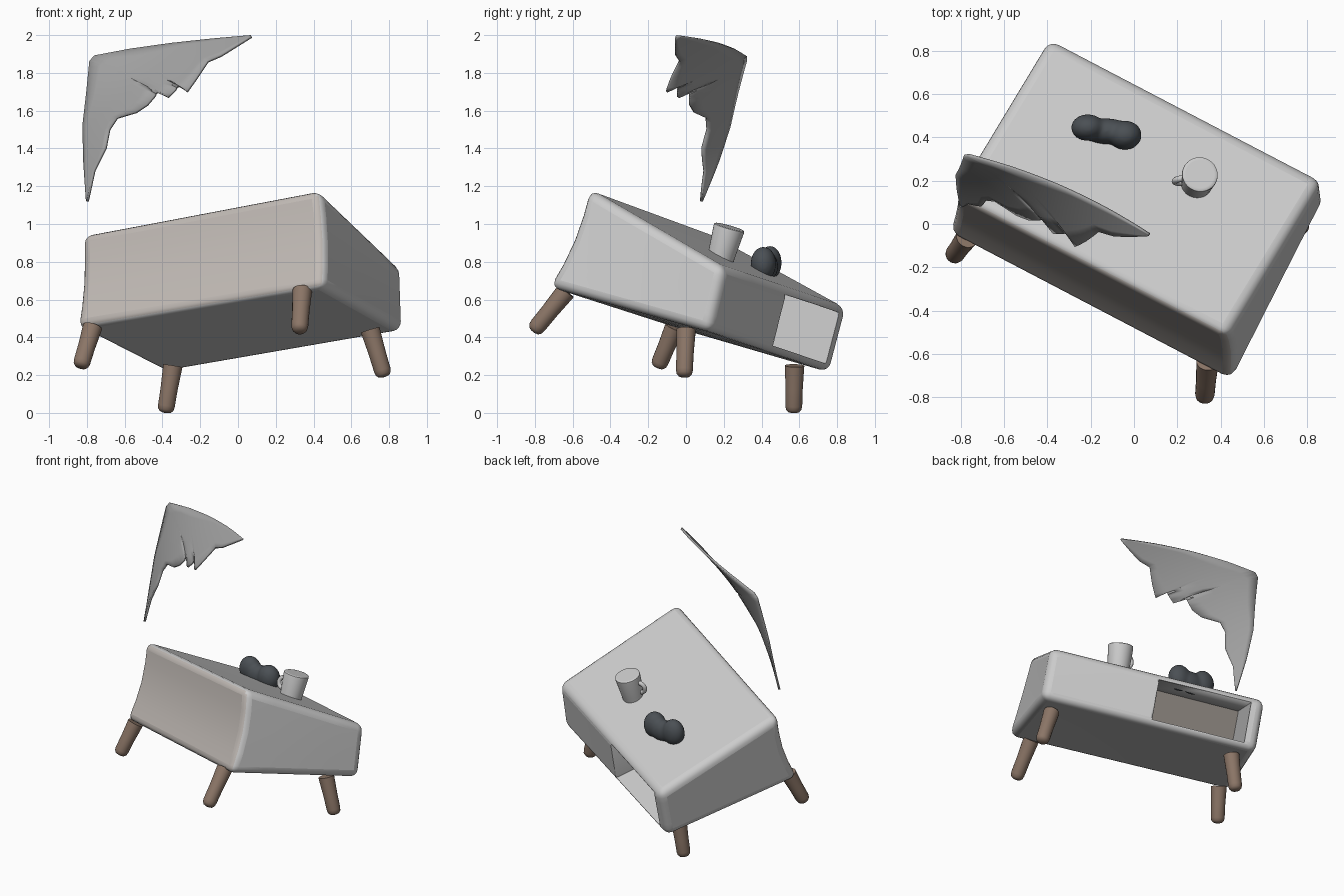
import bpy, bmesh, math
from mathutils import Vector

if "Cube" in bpy.data.objects:
    bpy.data.objects.remove(bpy.data.objects["Cube"])

# Corners of the wedge-shaped, tilted cabinet: back-left, back-right, front-right, front-left
TOP = [Vector(p) for p in ((-.39, .86, .55), (.87, .20, .77), (.43, -.52, 1.19), (-.83, .13, .95))]
BOT = [Vector(p) for p in ((-.39, .77, .21), (.88, .12, .43), (.45, -.735, .67), (-.86, -.05, .45))]


def cab(u, v, w):
    """Cabinet space to world: u along the open back, v depth to the front, w height."""
    def quad(c):
        return c[0].lerp(c[1], u).lerp(c[3].lerp(c[2], u), v)
    return quad(BOT).lerp(quad(TOP), w)


def material(name, rgb):
    m = bpy.data.materials.new(name)
    m.diffuse_color = (*rgb, 1)
    m.use_nodes = True
    m.node_tree.nodes["Principled BSDF"].inputs["Base Color"].default_value = m.diffuse_color
    return m


def finish(name, bm, mat=None, angle=40):
    bmesh.ops.recalc_face_normals(bm, faces=bm.faces)
    me = bpy.data.meshes.new(name)
    bm.to_mesh(me)
    bm.free()
    ob = bpy.data.objects.new(name, me)
    bpy.context.collection.objects.link(ob)
    if mat:
        me.materials.append(mat)
    select(ob)
    bpy.ops.object.shade_smooth_by_angle(angle=math.radians(angle))
    return ob


def select(ob):
    bpy.ops.object.select_all(action='DESELECT')
    ob.select_set(True)
    bpy.context.view_layer.objects.active = ob


def block(name, lo, hi, mat=None, cuts=0, dent=0.0):
    bm = bmesh.new()
    bmesh.ops.create_cube(bm, size=1)
    if cuts:
        bmesh.ops.subdivide_edges(bm, edges=bm.edges[:], cuts=cuts, use_grid_fill=True)
    for vert in bm.verts:
        u, v, w = (lo[i] + (hi[i] - lo[i]) * (vert.co[i] + .5) for i in range(3))
        v *= 1 - dent * math.sin(math.pi * min(max(w, 0), 1))
        vert.co = cab(u, v, w)
    return finish(name, bm, mat)


def bevel(ob, width, segments=4):
    b = ob.modifiers.new("round", 'BEVEL')
    b.width, b.segments = width, segments
    b.limit_method, b.angle_limit = 'ANGLE', math.radians(40)
    select(ob)
    bpy.ops.object.modifier_apply(modifier=b.name)


def tube(bm, path, radii, sides=20):
    """Capped tube of varying radius along a nearly straight path."""
    axis = (path[-1] - path[0]).normalized()
    a = axis.orthogonal().normalized()
    b = axis.cross(a)
    rings = []
    for p, r in zip(path, radii):
        rings.append([bm.verts.new(p + r * (a * math.cos(t) + b * math.sin(t)))
                      for t in (2 * math.pi * i / sides for i in range(sides))])
    for r0, r1 in zip(rings, rings[1:]):
        for i in range(sides):
            j = (i + 1) % sides
            bm.faces.new((r0[i], r0[j], r1[j], r1[i]))
    bm.faces.new(rings[0])
    bm.faces.new(rings[-1])


wood = material("leg wood", (.26, .18, .135))
orange = material("drawer wood", (.45, .28, .15))
dark = material("dark plastic", (.07, .08, .09))
grey = material("cabinet grey", (.8, .8, .8))
front_grey = material("cabinet front", (.53, .49, .46))
inner = material("compartment shade", (.22, .20, .18))
screen = material("screen grey", (.36, .36, .36))

# Cabinet body with a recessed back face and an open compartment
body = block("cabinet_body", (0, 0, 0), (1, 1, 1), cuts=3, dent=.03)
bevel(body, .05)
for name, lo, hi in (("recess_cutter", (.05, -.3, .10), (.95, .025, .91)),
                     ("compartment_cutter", (.06, -.31, .11), (.49, .62, .90))):
    cutter = block(name, lo, hi)
    cutter.hide_render = True
    m = body.modifiers.new(name, 'BOOLEAN')
    m.operation, m.solver, m.object = 'DIFFERENCE', 'EXACT', cutter
    count = len(body.data.vertices)
    select(body)
    bpy.ops.object.modifier_apply(modifier=m.name)
    assert len(body.data.vertices) != count, "cut failed: " + name
    bpy.data.objects.remove(cutter)

# Tint the front face and the deep wall of the compartment
for m in (grey, front_grey, inner):
    body.data.materials.append(m)
back = (cab(1, 0, .5) - cab(0, 0, .5)).cross(cab(.5, 0, 0) - cab(.5, 0, 1)).normalized()
if back.y < 0:
    back = -back
for p in body.data.polygons:
    facing, depth = p.normal.dot(back), (cab(.5, 0, .5) - p.center).dot(back)
    if facing < -.75:
        p.material_index = 1
    elif facing > .7 and depth > .2:
        p.material_index = 2

# Drawer front beside the compartment
bevel(block("drawer_front", (.495, .005, .102), (.948, .06, .908), orange), .006, 2)

# Four splayed legs with rounded feet
LEGS = {"back_left_leg": ((-.345, .575, .25), (-.385, .57, .0)),
        "back_right_leg": ((.70, .0, .44), (.775, -.01, .19)),
        "front_right_leg": ((.34, -.635, .645), (.325, -.81, .43)),
        "front_left_leg": ((-.77, -.06, .455), (-.835, -.15, .24))}
for name, (p, q) in LEGS.items():
    p, q = Vector(p), Vector(q)
    bm = bmesh.new()
    steps = (0, .5, .85, .93, .98, 1)
    tube(bm, [p.lerp(q, t) for t in steps], (.052, .046, .045, .041, .030, .012))
    finish(name, bm, wood, 60)

# Cup with a small side handle
base, rim = Vector((.285, .175, .79)), Vector((.305, .23, .985))
bm = bmesh.new()
tube(bm, [base.lerp(rim, t) for t in (0, .3, .93, .98, 1, 1)],
     (.070, .073, .083, .082, .076, .066), 32)
finish("cup", bm)
axis = (rim - base).normalized()
side = (Vector((-1, -.1, 0)) - axis * axis.dot(Vector((-1, -.1, 0)))).normalized()
centre = base.lerp(rim, .55) + side * .07
bpy.ops.mesh.primitive_torus_add(major_radius=.038, minor_radius=.015, major_segments=24,
                                 minor_segments=10, location=centre,
                                 rotation=axis.cross(side).to_track_quat('Z', 'Y').to_euler())
bpy.context.object.name = "cup_handle"
bpy.ops.object.shade_smooth()

# Two-lobed dark controller, fused from simple blobs
bm = bmesh.new()
for loc, scale in (((-.213, .445, .795), (.078, .062, .09)), ((-.042, .41, .79), (.078, .068, .09)),
                   ((-.125, .428, .775), (.11, .06, .076))):
    new = bmesh.ops.create_uvsphere(bm, u_segments=24, v_segments=16, radius=1)["verts"]
    for v in new:
        v.co = Vector([a * s + b for a, s, b in zip(v.co, scale, loc)])
pad = finish("controller", bm, dark, 80)
r = pad.modifiers.new("fuse", 'REMESH')
r.mode, r.voxel_size, r.use_smooth_shade = 'VOXEL', .01, True
s = pad.modifiers.new("soften", 'SMOOTH')
s.factor, s.iterations = .5, 8

# Floating broken screen shard (x, z outline on a gently curved sheet): smooth rim, jagged break
OUTER = [(-.80, 1.12), (-.815, 1.33), (-.82, 1.52), (-.80, 1.70), (-.785, 1.86),
         (-.76, 1.89), (-.57, 1.925), (-.35, 1.955), (-.13, 1.978), (.07, 1.995)]
JAGGED = [(-.795, 1.12), (-.76, 1.28), (-.70, 1.40), (-.68, 1.50), (-.64, 1.56), (-.54, 1.59),
          (-.48, 1.63), (-.42, 1.70), (-.37, 1.67), (-.31, 1.73), (-.27, 1.70), (-.22, 1.77),
          (-.16, 1.86), (-.09, 1.89), (-.01, 1.94), (.07, 1.99)]


def sample(pts, t):
    f = t * (len(pts) - 1)
    i = min(int(f), len(pts) - 2)
    return Vector(pts[i]).lerp(Vector(pts[i + 1]), f - i)


def sheet(p):
    x, z = p.x + .78, p.y - 1.88
    return Vector((p.x, .32 - .33 * x + .316 * z - .33 * x * x + 1.2 * x * z - .035 * z * z, p.y))


bm = bmesh.new()
N, ROWS = 45, 6
grid = [[bm.verts.new(sheet(sample(OUTER, i / N).lerp(sample(JAGGED, i / N), j / ROWS)))
         for j in range(ROWS + 1)] for i in range(N + 1)]
for c0, c1 in zip(grid, grid[1:]):
    for j in range(ROWS):
        bm.faces.new((c0[j], c0[j + 1], c1[j + 1], c1[j]))
shard = finish("screen_shard", bm, screen)
t = shard.modifiers.new("thickness", 'SOLIDIFY')
t.thickness, t.offset = .014, 0
